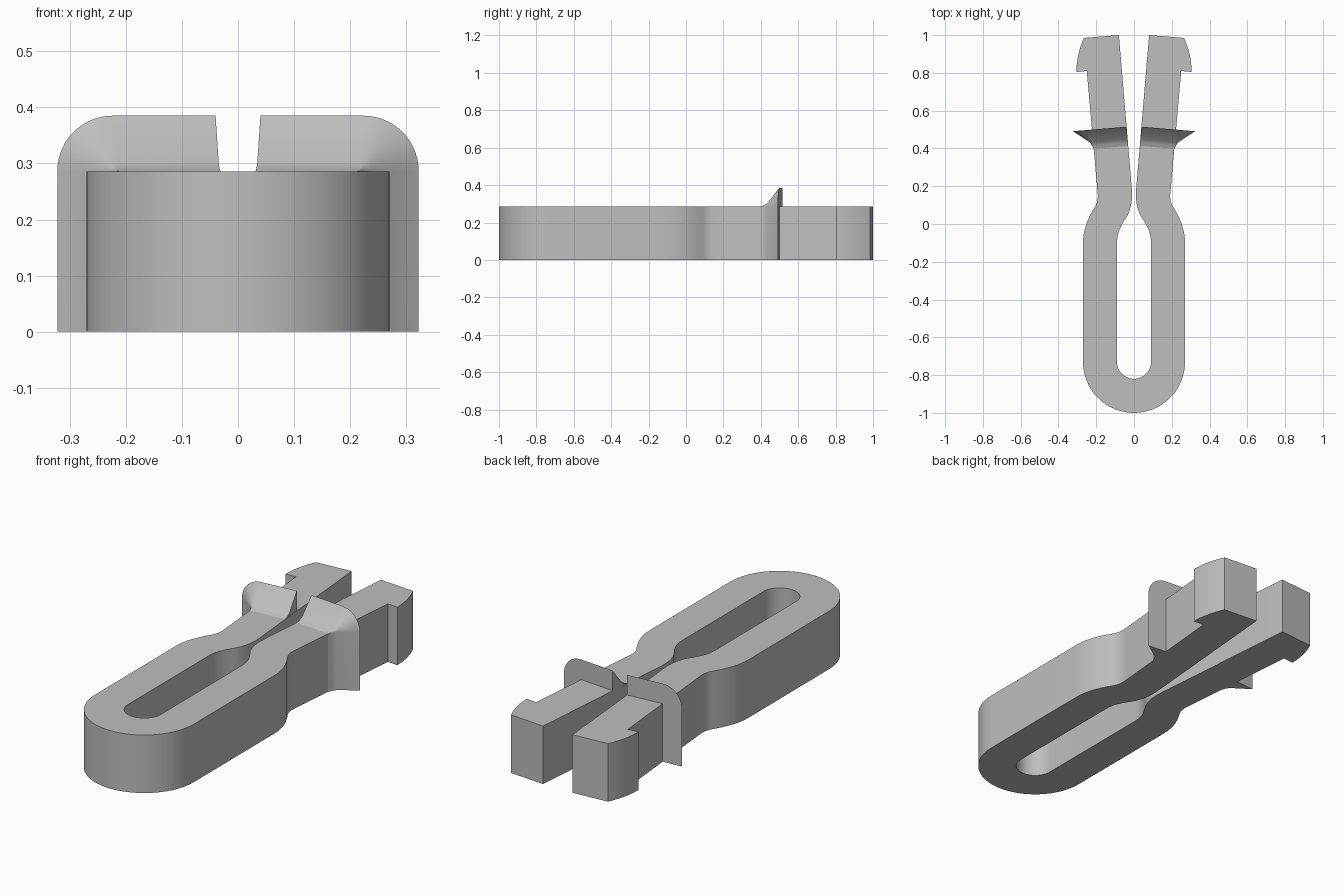
import bpy, bmesh, math
from mathutils import Vector
from mathutils.geometry import interpolate_bezier

cube = bpy.data.objects.get("Cube")
if cube:
    bpy.data.objects.remove(cube, do_unlink=True)

HEIGHT = 0.286

grey = bpy.data.materials.new("plain_grey")
grey.use_nodes = True
grey.diffuse_color = (0.52, 0.52, 0.52, 1)
grey.node_tree.nodes["Principled BSDF"].inputs["Base Color"].default_value = grey.diffuse_color


def finish(bm, name):
    bmesh.ops.recalc_face_normals(bm, faces=bm.faces)
    mesh = bpy.data.meshes.new(name)
    bm.to_mesh(mesh)
    bm.free()
    obj = bpy.data.objects.new(name, mesh)
    bpy.context.collection.objects.link(obj)
    mesh.materials.append(grey)
    bpy.ops.object.select_all(action='DESELECT')
    obj.select_set(True)
    bpy.context.view_layer.objects.active = obj
    bpy.ops.object.shade_smooth_by_angle(angle=math.radians(25))
    return obj


def arc(radius, start, end, steps=16):
    """Arc around the centre of the rounded end."""
    angles = [math.radians(start + (end - start) * i / steps) for i in range(steps + 1)]
    return [(radius * math.cos(a), -0.73 + radius * math.sin(a)) for a in angles]


def bend(*points):
    return [tuple(p) for p in interpolate_bezier(*[Vector(p) for p in points], 10)]


# Clip body: half outline, mirrored into one closed loop and extruded
half = arc(0.27, -90, 0)
half += bend((0.27, -0.1), (0.27, -0.02), (0.235, 0.045), (0.21, 0.085))
half += bend((0.21, 0.085), (0.195, 0.11), (0.187, 0.13), (0.194, 0.18))[1:]
half += [(0.25, 0.81)]
half += bend((0.305, 0.805), (0.305, 0.87), (0.29, 0.93), (0.265, 0.985))
half += [(0.08, 1.0)]
half += bend((0.011, 0.18), (0.006, 0.09), (0.03, 0.05), (0.05, 0.02))
half += bend((0.05, 0.02), (0.075, -0.02), (0.09, -0.05), (0.09, -0.1))[1:]
half += arc(0.09, 0, -90)
outline = half + [(-x, y) for x, y in half[-2:0:-1]]

bm = bmesh.new()
base = bm.faces.new([bm.verts.new((x, y, 0)) for x, y in outline])
top = bmesh.ops.extrude_face_region(bm, geom=[base])
bmesh.ops.translate(bm, vec=(0, 0, HEIGHT),
                    verts=[g for g in top["geom"] if isinstance(g, bmesh.types.BMVert)])
finish(bm, "clip_body")

# Stop flanges: a flared wedge swept over the top and outer side of each arm
ORIGIN = Vector((0.04, 0.515, 0))
ACROSS = Vector((0.9965, -0.084, 0))
ALONG = Vector((0.084, 0.9965, 0))
WIDTH = 0.184
wedge = [(-0.002, -0.105), (0.001, -0.1), (0.005, -0.085), (0.015, -0.067),
         (0.099, 0), (-0.002, 0)]  # offset from arm, position along arm

# Stations along the sweep: point across, height, outward angle
stations = [(0, HEIGHT, 90)]
stations += [(WIDTH, HEIGHT, 90 - 90 * i / 14) for i in range(15)]
stations += [(WIDTH, 0, 0)]


def flange(name, side):
    bm = bmesh.new()
    rings = []
    for u, z, angle in stations:
        a = math.radians(angle)
        ring = []
        for d, v in wedge:
            p = ORIGIN + ACROSS * (u + d * math.cos(a)) + ALONG * v
            ring.append(bm.verts.new((side * p.x, p.y, z + d * math.sin(a))))
        rings.append(ring)
    for r, s in zip(rings, rings[1:]):
        for i in range(len(wedge)):
            j = (i + 1) % len(wedge)
            bm.faces.new((r[i], r[j], s[j], s[i]))
    bm.faces.new(rings[0])
    bm.faces.new(rings[-1])
    finish(bm, name)


flange("left_stop_flange", 1)
flange("right_stop_flange", -1)
